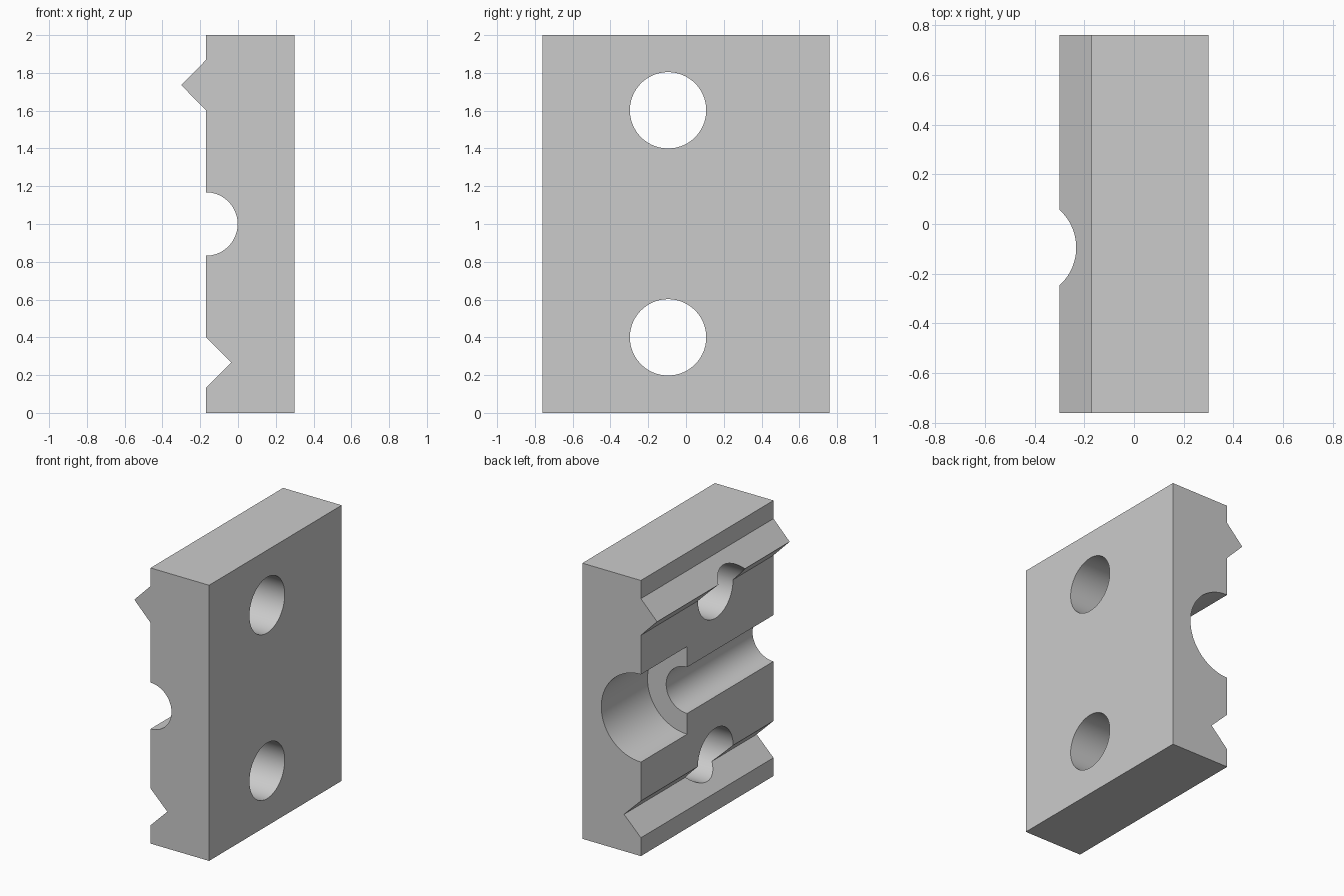
import bpy, bmesh, math
from mathutils import Matrix, Vector

cube = bpy.data.objects.get("Cube")
if cube:
    bpy.data.objects.remove(cube, do_unlink=True)

DEPTH = 0.76       # half the length along y
FACE_X = -0.17     # mating face
HOLE_Y = -0.095

grey = bpy.data.materials.new("plain grey")
grey.use_nodes = True
COLOUR = (0.6, 0.6, 0.6, 1)
grey.diffuse_color = COLOUR
grey.node_tree.nodes["Principled BSDF"].inputs["Base Color"].default_value = COLOUR


def make_object(name, bm):
    bmesh.ops.recalc_face_normals(bm, faces=bm.faces)
    mesh = bpy.data.meshes.new(name)
    bm.to_mesh(mesh)
    bm.free()
    mesh.materials.append(grey)
    obj = bpy.data.objects.new(name, mesh)
    bpy.context.collection.objects.link(obj)
    return obj


def cylinder_cutter(name, radius, start, end):
    start, end = Vector(start), Vector(end)
    axis = end - start
    turn = axis.to_track_quat('Z', 'Y').to_matrix().to_4x4()
    bm = bmesh.new()
    bmesh.ops.create_cone(bm, cap_ends=True, segments=96, radius1=radius,
                          radius2=radius, depth=axis.length,
                          matrix=Matrix.Translation((start + end) / 2) @ turn)
    return make_object(name, bm)


# Block profile with a V ridge above and a V groove below, extruded along y
profile = [(0.3, 0), (0.3, 2), (FACE_X, 2),
           (FACE_X, 1.868), (-0.3, 1.735), (FACE_X, 1.602),
           (FACE_X, 0.4), (-0.035, 0.267), (FACE_X, 0.133), (FACE_X, 0)]
bm = bmesh.new()
outline = bm.faces.new([bm.verts.new((x, -DEPTH, z)) for x, z in profile])
side = bmesh.ops.extrude_face_region(bm, geom=[outline])
bmesh.ops.translate(bm, vec=(0, 2 * DEPTH, 0),
                    verts=[v for v in side["geom"] if isinstance(v, bmesh.types.BMVert)])
block = make_object("clamp_block", bm)

# Stepped half bore along y and two bolt holes along x
cutters = [
    cylinder_cutter("bore_cutter", 0.168, (FACE_X, -1, 1), (FACE_X, 1, 1)),
    cylinder_cutter("counterbore_cutter", 0.318, (FACE_X, 0.23, 1), (FACE_X, 1, 1)),
]
for name, z in (("lower", 0.4), ("upper", 1.602)):
    cutters.append(cylinder_cutter(name + "_bolt_hole_cutter", 0.202,
                                   (-0.6, HOLE_Y, z), (0.6, HOLE_Y, z)))

bpy.ops.object.select_all(action='DESELECT')
block.select_set(True)
bpy.context.view_layer.objects.active = block
for cutter in cutters:
    cut = block.modifiers.new(cutter.name, 'BOOLEAN')
    cut.operation = 'DIFFERENCE'
    cut.solver = 'EXACT'
    cut.object = cutter
    bpy.ops.object.modifier_apply(modifier=cut.name)
for cutter in cutters:
    bpy.data.objects.remove(cutter, do_unlink=True)

# Smooth bores, crisp edges
bpy.ops.object.shade_smooth_by_angle(angle=math.radians(30))
